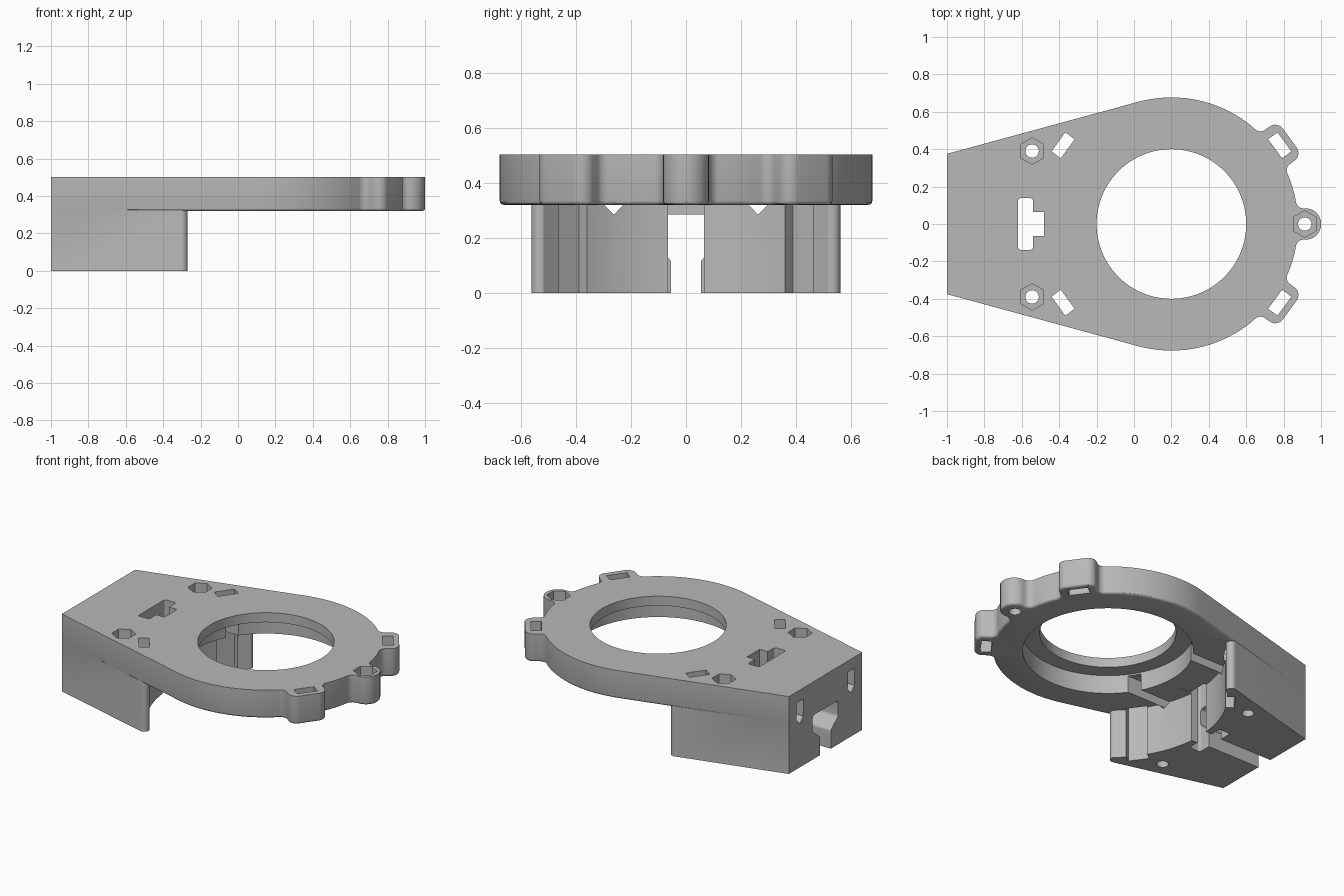
import bpy, bmesh
from math import sin, cos, tan, sqrt, radians, pi
from mathutils import Vector

if "Cube" in bpy.data.objects:
    bpy.data.objects.remove(bpy.data.objects["Cube"])

grey = bpy.data.materials.new("plain_grey")
grey.use_nodes = True
grey.diffuse_color = (0.48, 0.48, 0.48, 1)
grey.node_tree.nodes["Principled BSDF"].inputs["Base Color"].default_value = grey.diffuse_color

CENTRE = Vector((0.2, 0))   # axis of the ring
RING = 0.677
SLOT_ANGLE = 36


def rounded(corners, steps=7):
    """Closed outline from (x, y, radius) corners."""
    out = []
    for i, (x, y, r) in enumerate(corners):
        p = Vector((x, y))
        if not r:
            out.append(p)
            continue
        a = (Vector(corners[i - 1][:2]) - p).normalized()
        b = (Vector(corners[(i + 1) % len(corners)][:2]) - p).normalized()
        half = a.angle(b) / 2
        c = p + (a + b).normalized() * r / sin(half)
        s, e = p + a * r / tan(half) - c, p + b * r / tan(half) - c
        out += [c + s.lerp(e, k / steps).normalized() * r for k in range(steps + 1)]
    return out


def prism(name, outline, lo, hi, along_x=False, rim=0):
    """Extrude an outline along z, or a (y, z) outline along x."""
    bm = bmesh.new()
    place = (lambda p: (lo, p[0], p[1])) if along_x else (lambda p: (p[0], p[1], lo))
    base = bm.faces.new([bm.verts.new(place(p)) for p in outline])
    rim_edges = list(base.edges)
    ext = bmesh.ops.extrude_face_region(bm, geom=[base], use_keep_orig=True)
    move = (hi - lo, 0, 0) if along_x else (0, 0, hi - lo)
    bmesh.ops.translate(bm, vec=move, verts=[g for g in ext["geom"] if isinstance(g, bmesh.types.BMVert)])
    bmesh.ops.recalc_face_normals(bm, faces=bm.faces)
    if rim:
        bmesh.ops.bevel(bm, geom=rim_edges, offset=rim, segments=3, profile=0.5, affect='EDGES')
    mesh = bpy.data.meshes.new(name)
    bm.to_mesh(mesh)
    bm.free()
    mesh.materials.append(grey)
    ob = bpy.data.objects.new(name, mesh)
    bpy.context.collection.objects.link(ob)
    return ob


def combine(target, tool, operation='DIFFERENCE'):
    """Apply a boolean and discard the tool."""
    mod = target.modifiers.new("cut", 'BOOLEAN')
    mod.operation, mod.solver, mod.object = operation, 'EXACT', tool
    bpy.context.view_layer.objects.active = target
    bpy.ops.object.modifier_apply(modifier=mod.name)
    bpy.data.objects.remove(tool)


def polar(r, deg, t=0):
    """Point at radius r and tangential offset t around the ring axis."""
    a = radians(deg)
    return CENTRE + Vector((r * cos(a) - t * sin(a), r * sin(a) + t * cos(a)))


def circle(c, r, n=48, turn=0):
    return [Vector((c[0] + r * cos(turn + 2 * pi * i / n), c[1] + r * sin(turn + 2 * pi * i / n))) for i in range(n)]


def rect(x0, x1, y0, y1, r=0):
    return rounded([(x0, y0, r), (x1, y0, r), (x1, y1, r), (x0, y1, r)])


def lobe(deg, width, reach, r):
    root = sqrt(RING ** 2 - width ** 2)
    spec = [(root, -1, 0.042), (reach, -1, r), (reach, 1, r), (root, 1, 0.042)]
    return [(*polar(rad, deg, s * width), f) for rad, s, f in spec]


# Plate outline: half of it is listed, then mirrored
upper = [(*polar(RING, a), 0) for a in (13, 17, 21)]
upper += lobe(SLOT_ANGLE, 0.113, 0.782, 0.05)
upper += [(*polar(RING, a), 0) for a in range(52, 105, 4)]
upper.append((-1, 0.375, 0))
lower = [(x, -y, r) for x, y, r in reversed(upper)]
outline = rounded(lobe(0, 0.083, 0.8, 0.08) + upper + lower)
body = prism("mounting_bracket", outline, 0.32, 0.502, rim=0.015)

# Tapered clamp block with a concave front
tip = -0.27
edge_y = 0.375 + (tip + 1) * 0.269 - 0.002
half = [(-0.999, 0.374, 0), (tip, edge_y, 0.03)]
half.append((tip, sqrt(0.7 ** 2 - (tip - CENTRE.x) ** 2), 0.015))
half += [(*polar(0.7, a), 0) for a in range(136, 180, 4)]
block = prism("block", rounded(half + [(x, -y, r) for x, y, r in reversed(half)]), 0, 0.4)
combine(body, block, 'UNION')

# Central opening with a wider recess below the lip
combine(body, prism("recess", circle(CENTRE, 0.5, 96), -0.1, 0.44))
combine(body, prism("opening", circle(CENTRE, 0.4, 96), 0.3, 0.6))

# Strap slots around the ring
for a in (SLOT_ANGLE, 180 - SLOT_ANGLE, 180 + SLOT_ANGLE, -SLOT_ANGLE):
    slot = [polar(0.716 + u * 0.031, a, v * 0.063) for u, v in ((-1, -1), (1, -1), (1, 1), (-1, 1))]
    combine(body, prism("strap_slot", slot, -0.1, 0.6))

# Screw holes with hexagonal nut pockets
for c in ((-0.545, 0.39), (-0.545, -0.39), (0.913, 0)):
    combine(body, prism("screw_hole", circle(c, 0.036, 24), -0.1, 0.6))
    combine(body, prism("nut_pocket", circle(c, 0.071, 6, pi / 2), 0.43, 0.6))

# Stepped slot down through the block, and its front channel
combine(body, prism("wide_slot", rect(-0.62, -0.54, -0.138, 0.138, 0.015), -0.1, 0.6))
combine(body, prism("narrow_slot", rect(-0.56, -0.482, -0.065, 0.065), -0.1, 0.6))
combine(body, prism("front_channel", rect(-0.56, -0.4, -0.063, 0.063), -0.1, 0.321))

# Keyhole passage to the rear end
side = [(0.055, -0.1, 0), (0.055, 0.12, 0.02), (0.13, 0.18, 0.03), (0.13, 0.285, 0.02)]
keyhole = rounded(side + [(-y, z, r) for y, z, r in reversed(side)], 4)
combine(body, prism("rear_passage", keyhole, -1.1, -0.58, along_x=True))

# Pointed tunnels from the rear end to the recess
for s in (-1, 1):
    y = s * 0.262
    point = [(y - 0.034, 0.43), (y + 0.034, 0.43), (y + 0.034, 0.319), (y, 0.284), (y - 0.034, 0.319)]
    combine(body, prism("tunnel", point, -1.1, -0.19, along_x=True))

bpy.ops.object.select_all(action='DESELECT')
body.select_set(True)
bpy.context.view_layer.objects.active = body
bpy.ops.object.shade_smooth_by_angle(angle=radians(30))
